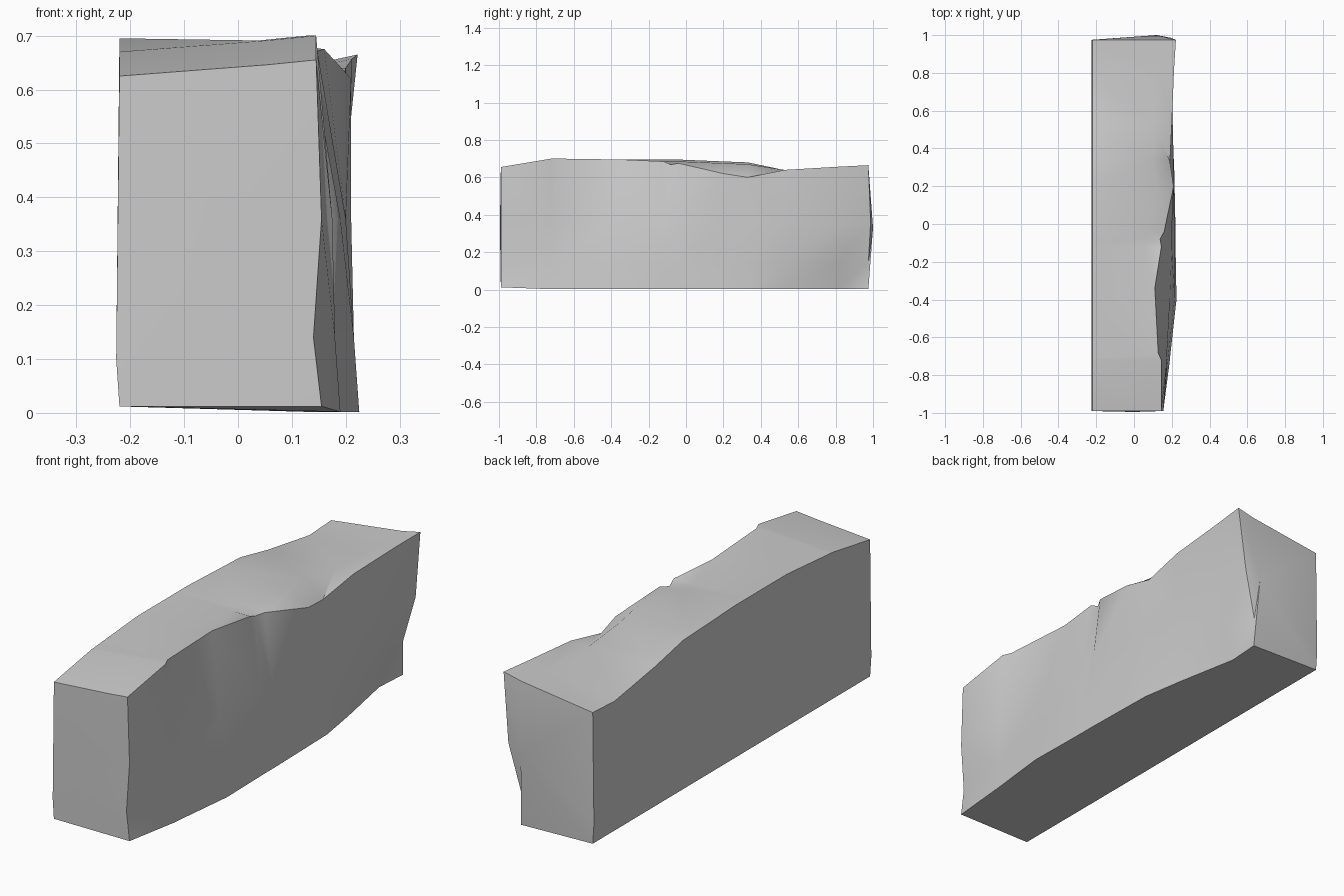
import bpy
import bmesh
import math

default_cube = bpy.data.objects.get("Cube")
if default_cube:
    bpy.data.objects.remove(default_cube, do_unlink=True)

# One plain stone colour
stone = bpy.data.materials.new("grey stone")
stone.use_nodes = True
stone_colour = (0.6, 0.6, 0.6, 1.0)
stone.diffuse_color = stone_colour
stone.node_tree.nodes["Principled BSDF"].inputs["Base Color"].default_value = stone_colour

# Cross-sections from front to back:
# y, forward lean of the top right corner, left height, top right x, top right height,
# then the worn right side's x at middle, low and base levels
SECTIONS = [
    (-.99, 0, .625, .145, .655, .155, .14, .155),
    (-.72, 0, .67, .145, .7, .175, .18, .19),
    (-.712, .03, .67, .128, .7, .173, .18, .19),
    (-.4, .06, .695, .11, .695, .19, .215, .225),
    (-.12, 0, .695, .145, .685, .2, .215, .22),
    (-.08, 0, .695, .138, .668, .2, .215, .22),
    (-.04, 0, .695, .16, .675, .2, .215, .22),
    (.2, 0, .685, .21, .62, .21, .21, .215),
    (.33, 0, .68, .19, .6, .21, .208, .212),
    (.53, 0, .638, .2, .64, .205, .19, .18),
    (.82, 0, .592, .212, .657, .2, .165, .125),
    (.975, 0, .6, .222, .665, .19, .132, .135),
]
LEFT = -.22


def section_points(y, lean, left_z, top_x, top_z, mid_x, low_x, base_x):
    """Ring of corners around the block, starting at the lower left."""
    if top_z > left_z:
        inner_z = left_z + (top_z - left_z) * .7
    else:
        inner_z = left_z - .01
    swell = .012 if y > .9 else 0      # the back end bulges slightly
    base_z = .012 if y < -.9 else .002
    return [
        (LEFT, y, .012),
        (LEFT - .006, y, .1),
        (LEFT, y, left_z),
        (top_x - .09, y + lean / 2, inner_z),
        (top_x, y + lean, top_z),
        (mid_x, y + swell, .36),
        (low_x, y, .14),
        (base_x, y, base_z),
    ]


def cap_end(bm, ring, centre):
    """Close an end with a fan around one raised point."""
    hub = bm.verts.new(centre)
    for a, b in zip(ring, ring[1:] + ring[:1]):
        bm.faces.new((a, b, hub))


# Loft the weathered block
bm = bmesh.new()
rings = [[bm.verts.new(p) for p in section_points(*s)] for s in SECTIONS]
for ring, following in zip(rings, rings[1:]):
    count = len(ring)
    for i in range(count):
        j = (i + 1) % count
        bm.faces.new((ring[i], ring[j], following[j], following[i]))

cap_end(bm, rings[0], (0, -.995, .33))
cap_end(bm, rings[-1], (.12, 1, .33))
bmesh.ops.triangulate(bm, faces=[f for f in bm.faces if len(f.verts) > 3])
bmesh.ops.recalc_face_normals(bm, faces=bm.faces[:])

mesh = bpy.data.meshes.new("stone_block")
bm.to_mesh(mesh)
bm.free()
mesh.materials.append(stone)
block = bpy.data.objects.new("stone_block", mesh)
bpy.context.collection.objects.link(block)

# Smooth the worn sides while keeping the block's corners crisp
bpy.ops.object.select_all(action="DESELECT")
block.select_set(True)
bpy.context.view_layer.objects.active = block
bpy.ops.object.shade_smooth_by_angle(angle=math.radians(40))
